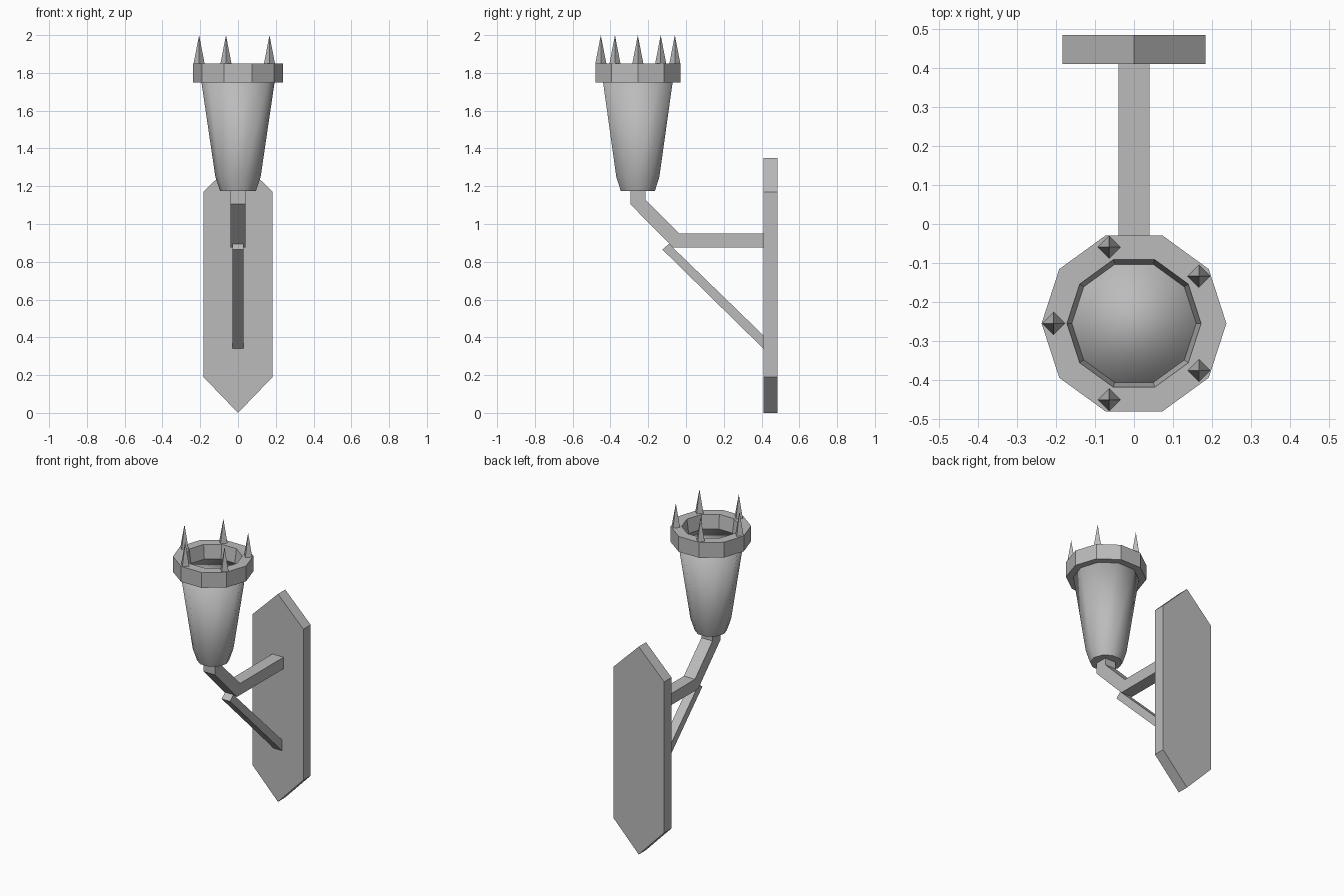
import bpy, bmesh, math

if "Cube" in bpy.data.objects:
    bpy.data.objects.remove(bpy.data.objects["Cube"])

CY = -0.255  # cup axis position along y

iron = bpy.data.materials.new("grey_iron")
iron.diffuse_color = (0.5, 0.5, 0.5, 1)
iron.use_nodes = True
iron.node_tree.nodes["Principled BSDF"].inputs["Base Color"].default_value = iron.diffuse_color


def finish(name, bm):
    bmesh.ops.recalc_face_normals(bm, faces=bm.faces)
    mesh = bpy.data.meshes.new(name)
    bm.to_mesh(mesh)
    bm.free()
    mesh.materials.append(iron)
    obj = bpy.data.objects.new(name, mesh)
    bpy.context.collection.objects.link(obj)
    return obj


def slab(name, points, offset):
    """Extrude a flat outline of 3D points by an offset vector."""
    bm = bmesh.new()
    face = bm.faces.new([bm.verts.new(p) for p in points])
    ext = bmesh.ops.extrude_face_region(bm, geom=[face], use_keep_orig=True)
    verts = [g for g in ext["geom"] if isinstance(g, bmesh.types.BMVert)]
    bmesh.ops.translate(bm, verts=verts, vec=offset)
    return finish(name, bm)


def side_bar(name, profile, half):
    """Bar from a (y, z) side profile, centred on x = 0."""
    return slab(name, [(-half, y, z) for y, z in profile], (2 * half, 0, 0))


def lathe(name, profile, closed, sides=10):
    """Faceted turned part around the cup axis from (radius, z) points."""
    bm = bmesh.new()
    rings = [[bm.verts.new((r * math.cos(math.tau * i / sides),
                            CY + r * math.sin(math.tau * i / sides), z))
              for i in range(sides)] for r, z in profile]
    pairs = list(zip(rings, rings[1:]))
    if closed:
        pairs.append((rings[-1], rings[0]))
    else:
        bm.faces.new(rings[0])
        bm.faces.new(rings[-1])
    for a, b in pairs:
        for i in range(sides):
            j = (i + 1) % sides
            bm.faces.new((a[i], a[j], b[j], b[i]))
    return finish(name, bm)


# Wall plate with pointed ends
slab("wall_plate", [(x, 0.41, z) for x, z in
                    [(0, 0), (0.183, 0.19), (0.183, 1.17), (0, 1.35),
                     (-0.183, 1.17), (-0.183, 0.19)]], (0, 0.075, 0))

# Bent arm and diagonal brace
side_bar("arm", [(0.41, 0.95), (-0.035, 0.95), (-0.215, 1.13), (-0.215, 1.175),
                 (-0.295, 1.175), (-0.295, 1.105), (-0.068, 0.875), (0.41, 0.875)], 0.04)
side_bar("brace", [(0.41, 0.34), (0.41, 0.41), (-0.09, 0.895), (-0.125, 0.865)], 0.03)

# Tapered cup, smooth shaded including its recessed top
cup = lathe("cup", [(0.095, 1.175), (0.12, 1.25), (0.195, 1.76)], False)
for poly in cup.data.polygons:
    poly.use_smooth = poly.normal.z > -0.9

# Rim collar, slightly narrower inside at its base
lathe("rim", [(0.237, 1.75), (0.237, 1.85), (0.172, 1.85), (0.158, 1.75)], True)

# Five four-sided spikes on the rim
for k in range(5):
    a = math.pi + math.tau * k / 5
    bm = bmesh.new()
    bmesh.ops.create_cone(bm, cap_ends=True, segments=4, radius1=0.029,
                          radius2=0, depth=0.15)
    bmesh.ops.translate(bm, verts=bm.verts,
                        vec=(0.206 * math.cos(a), CY + 0.206 * math.sin(a), 1.925))
    finish("spike_%d" % (k + 1), bm)
